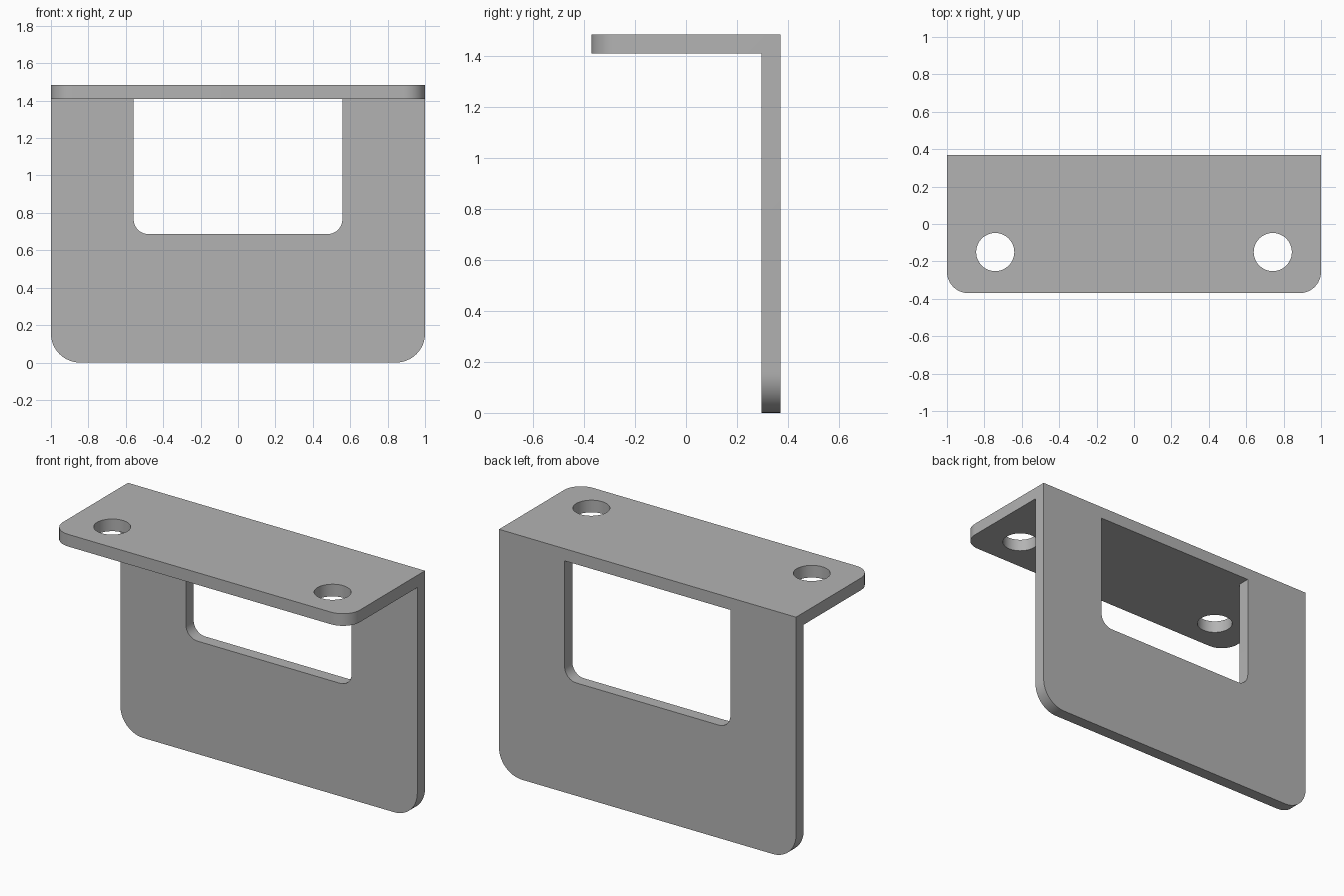
import bpy
import bmesh
import math
from mathutils import Matrix, Vector

HALF_W, HALF_D, HEIGHT, THICK = 1.0, 0.37, 1.483, 0.074
UNDERSIDE = HEIGHT - THICK      # lower face of the top flange
PLATE_FRONT = HALF_D - THICK    # front face of the upright plate

cube = bpy.data.objects.get("Cube")
if cube:
    bpy.data.objects.remove(cube, do_unlink=True)

# Plain grey metal
grey = bpy.data.materials.new("grey metal")
grey.use_nodes = True
grey.diffuse_color = (0.45, 0.45, 0.45, 1)
grey.node_tree.nodes["Principled BSDF"].inputs["Base Color"].default_value = grey.diffuse_color


def make_object(name, bm):
    bmesh.ops.recalc_face_normals(bm, faces=bm.faces)
    mesh = bpy.data.meshes.new(name)
    bm.to_mesh(mesh)
    bm.free()
    mesh.materials.append(grey)
    obj = bpy.data.objects.new(name, mesh)
    bpy.context.collection.objects.link(obj)
    return obj


def round_edges(bm, axis, test, radius, segments=12):
    """Round the edges that run along an axis and whose midpoint passes the test."""
    chosen = []
    for edge in bm.edges:
        a, b = (v.co for v in edge.verts)
        if abs((b - a).normalized()[axis]) > 0.99 and test((a + b) / 2):
            chosen.append(edge)
    bmesh.ops.bevel(bm, geom=chosen, offset=radius, offset_type='OFFSET',
                    segments=segments, profile=0.5, affect='EDGES')


# L-shaped bracket, extruded across its width
bm = bmesh.new()
profile = [(-HALF_D, UNDERSIDE), (PLATE_FRONT, UNDERSIDE), (PLATE_FRONT, 0),
           (HALF_D, 0), (HALF_D, HEIGHT), (-HALF_D, HEIGHT)]
side = bm.faces.new([bm.verts.new((-HALF_W, y, z)) for y, z in profile])
swept = bmesh.ops.extrude_face_region(bm, geom=[side])["geom"]
bmesh.ops.translate(bm, vec=(2 * HALF_W, 0, 0),
                    verts=[v for v in swept if isinstance(v, bmesh.types.BMVert)])
round_edges(bm, 1, lambda m: m.z < 0.01, 0.155)            # lower plate corners
round_edges(bm, 2, lambda m: m.y < 0.01 - HALF_D, 0.115)   # front flange corners
bracket = make_object("bracket", bm)

# Window cutter with rounded lower corners
SILL, HALF_WINDOW = 0.687, 0.558
bm = bmesh.new()
size = Vector((2 * HALF_WINDOW, 0.3, UNDERSIDE - SILL))
place = Matrix.Translation((0, HALF_D, (UNDERSIDE + SILL) / 2)) @ Matrix.Diagonal(size).to_4x4()
bmesh.ops.create_cube(bm, size=1, matrix=place)
round_edges(bm, 1, lambda m: m.z < SILL + 0.01, 0.078)
cutters = [make_object("window_cutter", bm)]

# Bolt hole cutters
for name, sign in (("left", 1), ("right", -1)):
    bm = bmesh.new()
    bmesh.ops.create_cone(bm, cap_ends=True, segments=48, radius1=0.102, radius2=0.102,
                          depth=0.3, matrix=Matrix.Translation((sign * 0.742, -0.15, HEIGHT)))
    cutters.append(make_object(name + "_hole_cutter", bm))

# Cut the openings, then drop the cutters
bpy.ops.object.select_all(action='DESELECT')
bpy.context.view_layer.objects.active = bracket
bracket.select_set(True)
for cutter in cutters:
    cutter.hide_render = True
    mod = bracket.modifiers.new(cutter.name, 'BOOLEAN')
    mod.operation = 'DIFFERENCE'
    mod.solver = 'EXACT'
    mod.object = cutter
    bpy.ops.object.modifier_apply(modifier=mod.name)
    bpy.data.objects.remove(cutter, do_unlink=True)

bpy.ops.object.shade_smooth_by_angle(angle=math.radians(30))
